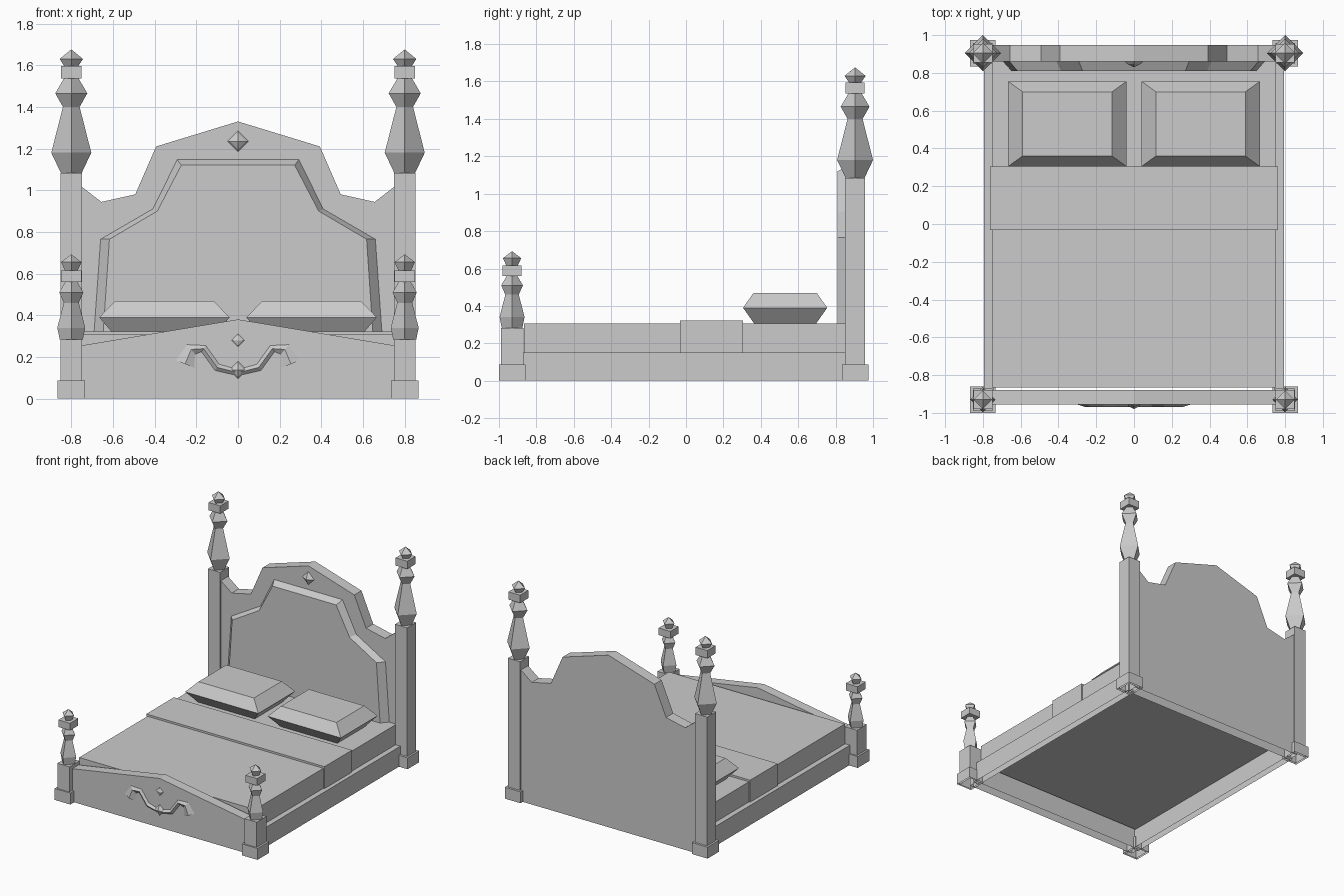
import bpy, bmesh
from mathutils import Vector

cube = bpy.data.objects.get("Cube")
if cube:
    bpy.data.objects.remove(cube, do_unlink=True)

grey = bpy.data.materials.new("plain_grey")
grey.use_nodes = True
colour = (0.6, 0.6, 0.6, 1)
grey.diffuse_color = colour
grey.node_tree.nodes["Principled BSDF"].inputs["Base Color"].default_value = colour


def loft(name, rings):
    """Join equal-sized rings of points into a flat-shaded solid, open at the floor."""
    bm = bmesh.new()
    loops = [[bm.verts.new(p) for p in ring] for ring in rings]
    for a, b in zip(loops, loops[1:]):
        for i in range(len(a)):
            j = (i + 1) % len(a)
            bm.faces.new((a[i], a[j], b[j], b[i]))
    bm.faces.new(loops[0])
    bm.faces.new(loops[-1])
    bmesh.ops.recalc_face_normals(bm, faces=bm.faces)
    on_floor = [f for f in bm.faces if all(v.co.z < 0.001 for v in f.verts)]
    bmesh.ops.delete(bm, geom=on_floor, context="FACES_ONLY")
    mesh = bpy.data.meshes.new(name)
    bm.to_mesh(mesh)
    bm.free()
    mesh.materials.append(grey)
    obj = bpy.data.objects.new(name, mesh)
    bpy.context.collection.objects.link(obj)
    return obj


def rect(x0, x1, y0, y1, z):
    return [(x0, y0, z), (x1, y0, z), (x1, y1, z), (x0, y1, z)]


def box(name, x0, x1, y0, y1, z0, z1):
    return loft(name, [rect(x0, x1, y0, y1, z) for z in (z0, z1)])


def mirrored(half):
    """Complete a left-to-centre outline; centre points are kept once."""
    return half + [(-x, *rest) for x, *rest in reversed(half) if x != 0]


def upright(outline, y):
    return [(x, y, z) for x, z in outline]


def diamond_turning(name, x, y, profile):
    """Four-sided turning with its corners facing front, back and sides."""
    return loft(name, [[(x - r, y, z), (x, y - r, z), (x + r, y, z), (x, y + r, z)]
                       for r, z in profile])


def stud(name, z, y, size, depth):
    """Faceted diamond standing out from a board."""
    steps = [(size, y), (size * 0.75, y - depth * 0.4), (0.001, y - depth)]
    return loft(name, [[(-r, d, z), (0, d, z - r), (r, d, z), (0, d, z + r)]
                       for r, d in steps])


# Corner posts with feet and finials
head_turning = [(0.05, 1.083), (0.096, 1.18), (0.040, 1.40), (0.077, 1.465), (0.033, 1.54)]
head_ball = [(0.03, 1.59), (0.056, 1.63), (0.001, 1.675)]
foot_turning = [(0.055, 0.283), (0.067, 0.34), (0.036, 0.46), (0.058, 0.51), (0.026, 0.565)]
foot_ball = [(0.028, 0.61), (0.049, 0.655), (0.001, 0.692)]
posts = [("head", 0.904, 0.054, 1.083, head_turning, (1.535, 1.595), head_ball),
         ("foot", -0.93, 0.060, 0.283, foot_turning, (0.56, 0.615), foot_ball)]
for end, y, depth, top, turning, block, ball in posts:
    for side, x in (("left", 0.80), ("right", -0.80)):
        tag = f"{end}_{side}"
        box(f"{tag}_post", x - 0.052, x + 0.052, y - depth, y + depth, 0, top)
        box(f"{tag}_post_foot", x - 0.067, x + 0.067, y - 0.071, y + 0.071, 0, 0.088)
        diamond_turning(f"{tag}_turning", x, y, turning)
        box(f"{tag}_finial_block", x - 0.05, x + 0.05, y - 0.05, y + 0.05, *block)
        diamond_turning(f"{tag}_finial", x, y, ball)

# Headboard with a raised bevelled panel
head = mirrored([(-0.78, 0), (-0.78, 1.04), (-0.656, 0.944), (-0.493, 0.98),
                 (-0.393, 1.21), (0, 1.33)])
loft("headboard", [upright(head, y) for y in (0.86, 0.947)])
panel_back = mirrored([(-0.70, 0.2), (-0.66, 0.765), (-0.41, 0.91), (-0.292, 1.147)])
panel_front = mirrored([(-0.655, 0.2), (-0.617, 0.765), (-0.387, 0.90), (-0.272, 1.12)])
loft("headboard_panel", [upright(panel_back, 0.861), upright(panel_front, 0.81)])
stud("headboard_stud", 1.235, 0.86, 0.05, 0.03)

# Footboard with a peaked top
foot = mirrored([(-0.78, 0), (-0.78, 0.25), (0, 0.38)])
loft("footboard", [upright(foot, y) for y in (-0.955, -0.878)])
stud("footboard_upper_stud", 0.28, -0.955, 0.032, 0.012)
stud("footboard_lower_stud", 0.137, -0.955, 0.042, 0.024)

# Carved scroll: a ridged band along a mirrored path (x, z, half width)
path = mirrored([(-0.254, 0.166, 0.048), (-0.225, 0.236, 0.03), (-0.165, 0.24, 0.018),
                 (-0.10, 0.15, 0.018), (0, 0.125, 0.015)])
sections = []
for i, (x, z, w) in enumerate(path):
    before, after = path[max(i - 1, 0)], path[min(i + 1, len(path) - 1)]
    along = Vector((after[0] - before[0], after[1] - before[1])).normalized()
    nx, nz = -along.y * w, along.x * w
    sections.append([(x + nx, -0.956, z + nz), (x, -0.970, z), (x - nx, -0.956, z - nz)])
loft("footboard_scroll", sections)

# Side rails carrying the mattress and folded blanket
for side, s in (("left", 1), ("right", -1)):
    x0, x1 = sorted((0.74 * s, 0.793 * s))
    box(f"{side}_rail", x0, x1, -0.90, 0.88, 0, 0.152)
box("mattress", -0.752, 0.752, -0.866, 0.87, 0.15, 0.307)
box("folded_blanket", -0.762, 0.762, -0.032, 0.305, 0.151, 0.322)

# Pillows
for side, s in (("left", 1), ("right", -1)):
    x = 0.353 * s
    loft(f"{side}_pillow", [rect(x - w, x + w, 0.53 - d, 0.53 + d, z)
                            for w, d, z in ((0.24, 0.165, 0.305), (0.313, 0.225, 0.39),
                                            (0.237, 0.17, 0.468))])
